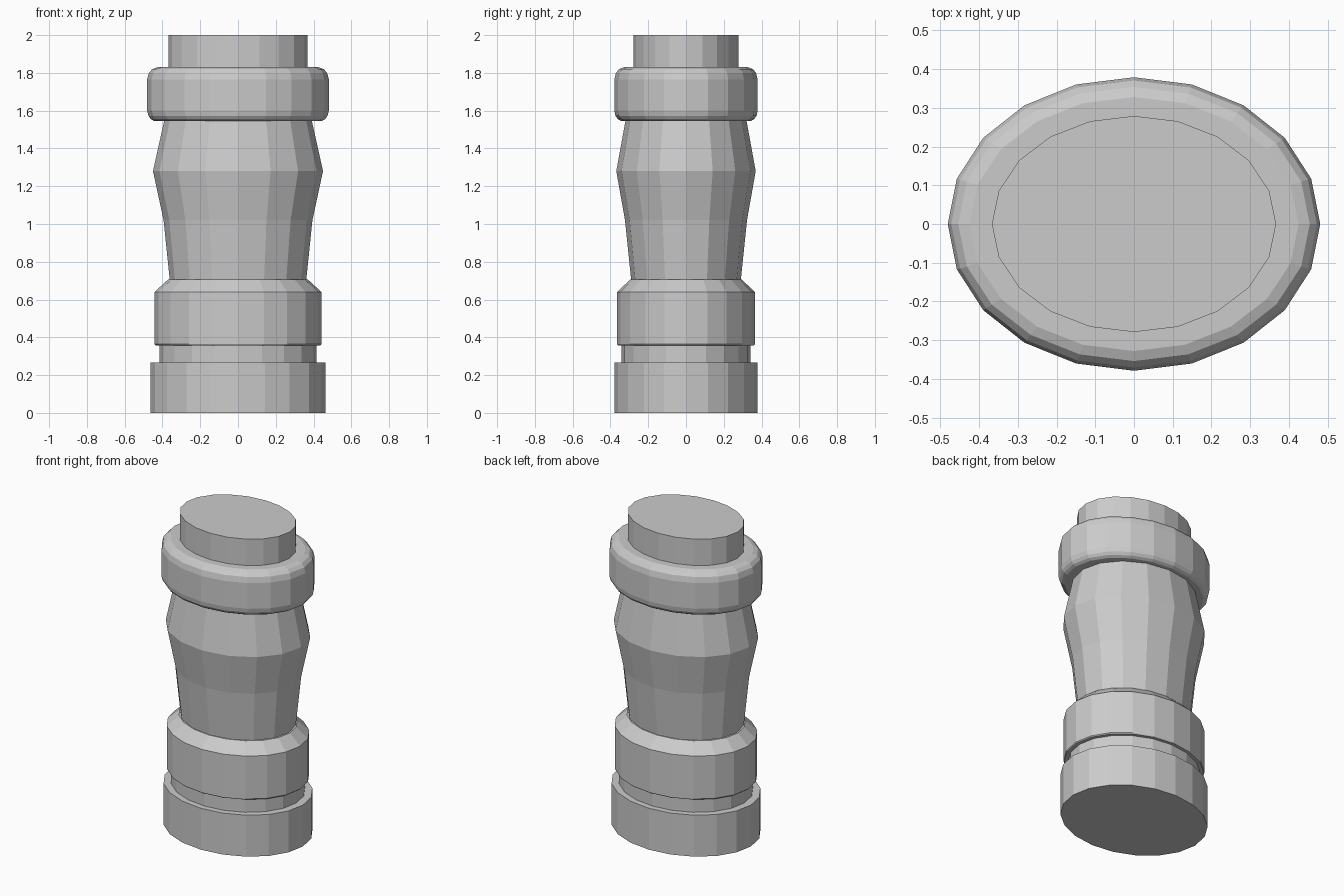
import bpy, bmesh, math

if "Cube" in bpy.data.objects:
    bpy.data.objects.remove(bpy.data.objects["Cube"])


def lathe(name, profile, sides=20):
    """Closed elliptical stack of rings; profile rows are (z, x radius, y radius)."""
    bm = bmesh.new()
    rings = []
    for z, rx, ry in profile:
        rings.append([bm.verts.new((rx * math.cos(2 * math.pi * i / sides),
                                    ry * math.sin(2 * math.pi * i / sides), z))
                      for i in range(sides)])
    for lo, hi in zip(rings, rings[1:]):
        for i in range(sides):
            j = (i + 1) % sides
            bm.faces.new((lo[i], lo[j], hi[j], hi[i]))
    bm.faces.new(rings[0][::-1])
    bm.faces.new(rings[-1])
    mesh = bpy.data.meshes.new(name)
    bm.to_mesh(mesh)
    bm.free()
    obj = bpy.data.objects.new(name, mesh)
    bpy.context.collection.objects.link(obj)
    return obj


# Foot and recessed groove above it
lathe("base_ring", [(0, .463, .379), (.267, .463, .379)])
lathe("base_groove", [(.26, .415, .342), (.365, .415, .342)])

# Lower band with chamfered shoulder
lathe("lower_band", [(.358, .437, .361), (.364, .442, .365),
                     (.64, .442, .365), (.706, .37, .295)])

# Tapered body, coarser facets
lathe("body", [(.70, .361, .290), (1.02, .394, .323),
               (1.28, .450, .369), (1.56, .388, .318)], 16)

# Collar with rounded rims
lathe("collar", [(1.546, .445, .345), (1.556, .462, .362), (1.573, .474, .374),
                 (1.60, .481, .379), (1.765, .481, .379), (1.80, .472, .371),
                 (1.82, .454, .354), (1.83, .425, .328)])

# Top plug
lathe("top_plug", [(1.82, .367, .279), (2.0, .367, .279)])
